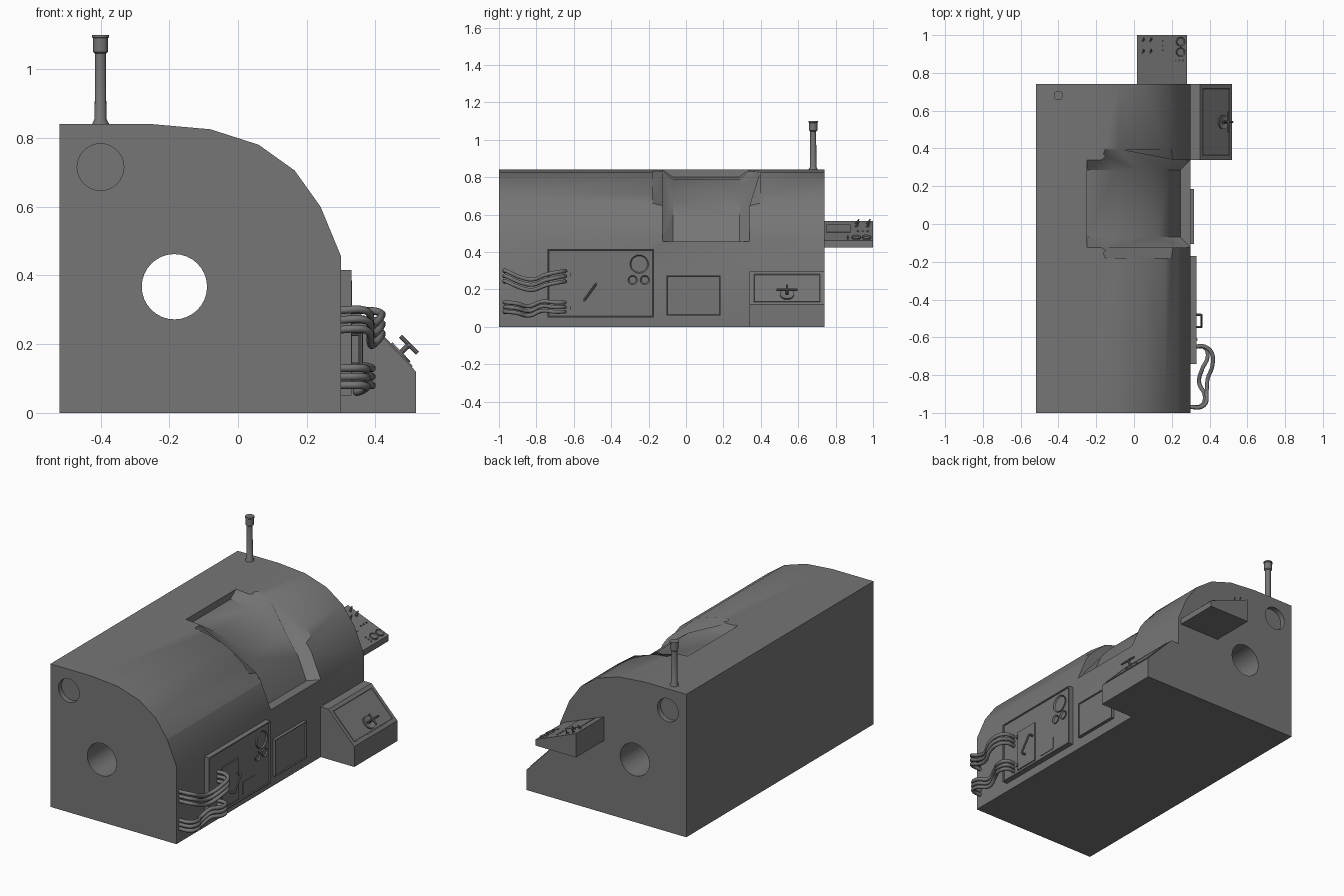
import bpy, bmesh, math
from mathutils import Vector, Matrix

if "Cube" in bpy.data.objects:
    bpy.data.objects.remove(bpy.data.objects["Cube"], do_unlink=True)

grey = bpy.data.materials.new("dark_grey")
grey.use_nodes = True
COL = (0.18, 0.18, 0.18, 1)
grey.diffuse_color = COL
bsdf = next(n for n in grey.node_tree.nodes if n.type == 'BSDF_PRINCIPLED')
bsdf.inputs["Base Color"].default_value = COL


def finish(name, bm, smooth=True):
    bmesh.ops.recalc_face_normals(bm, faces=bm.faces)
    me = bpy.data.meshes.new(name)
    bm.to_mesh(me)
    bm.free()
    ob = bpy.data.objects.new(name, me)
    bpy.context.collection.objects.link(ob)
    me.materials.append(grey)
    if smooth:
        shade(ob)
    return ob


def shade(ob):
    bpy.ops.object.select_all(action='DESELECT')
    ob.select_set(True)
    bpy.context.view_layer.objects.active = ob
    bpy.ops.object.shade_smooth_by_angle(angle=math.radians(32))


def loft(name, rings, smooth=True):
    """Skin closed rings of equal length and cap the ends."""
    bm = bmesh.new()
    vs = [[bm.verts.new(p) for p in r] for r in rings]
    n = len(vs[0])
    for a, b in zip(vs, vs[1:]):
        for i in range(n):
            bm.faces.new((a[i], a[(i + 1) % n], b[(i + 1) % n], b[i]))
    bm.faces.new(vs[0])
    bm.faces.new(vs[-1])
    return finish(name, bm, smooth)


def prism(name, profile, y0, y1, smooth=True):
    return loft(name, [[(x, y, z) for x, z in profile] for y in (y0, y1)], smooth)


def frame(loc, normal):
    q = Vector(normal).to_track_quat('Z', 'Y')
    return Matrix.Translation(loc) @ q.to_matrix().to_4x4()


def cyl(name, loc, normal, r, depth, rim=0, segs=20):
    """Cylinder standing on loc; rim sinks its cap like a gauge face."""
    bm = bmesh.new()
    bmesh.ops.create_cone(bm, cap_ends=True, segments=segs, radius1=r, radius2=r, depth=depth)
    bmesh.ops.translate(bm, verts=bm.verts, vec=(0, 0, depth / 2))
    if rim:
        bm.normal_update()
        cap = [f for f in bm.faces if f.normal.z > 0.9]
        bmesh.ops.inset_region(bm, faces=cap, thickness=rim, depth=-depth * 0.6)
    bmesh.ops.transform(bm, verts=bm.verts, matrix=frame(loc, normal))
    return finish(name, bm)


def plate(name, loc, normal, w, h, t, rim=0, sink=0.006):
    """Flat plate centred on loc, raised along normal, with an optional sunken middle."""
    bm = bmesh.new()
    bmesh.ops.create_cube(bm, size=1)
    bmesh.ops.transform(bm, verts=bm.verts,
                        matrix=Matrix.Translation((0, 0, t / 2)) @ Matrix.Diagonal((w, h, t, 1)))
    if rim:
        bm.normal_update()
        cap = [f for f in bm.faces if f.normal.z > 0.9]
        bmesh.ops.inset_region(bm, faces=cap, thickness=rim, depth=0)
        bmesh.ops.inset_region(bm, faces=cap, thickness=0.003, depth=-sink)
    bmesh.ops.transform(bm, verts=bm.verts, matrix=frame(loc, normal))
    return finish(name, bm, False)


def cut(target, cutter):
    cutter.hide_render = True
    m = target.modifiers.new("cut", 'BOOLEAN')
    m.object, m.solver = cutter, 'EXACT'
    bpy.ops.object.select_all(action='DESELECT')
    target.select_set(True)
    bpy.context.view_layer.objects.active = target
    bpy.ops.object.modifier_apply(modifier=m.name)
    bpy.data.objects.remove(cutter, do_unlink=True)


# main body with rounded shoulder
arc = [(0.30, 0.455), (0.24, 0.60), (0.165, 0.705), (0.06, 0.78), (-0.08, 0.825), (-0.25, 0.84)]
body = prism("body", [(-0.52, 0), (0.30, 0)] + arc + [(-0.52, 0.84)], -1, 0.74, False)

# window recess sunk into the shoulder, with sloping sides
def scaled(s):
    return [(-0.25 + (x + 0.25) * s, 0.45 + (z - 0.45) * s) for x, z in arc]

near, far = [], []
for s, y0, y1 in ((1.1, -0.18, 0.395), (0.9, -0.07, 0.285)):
    pts = scaled(s)
    order = pts if not near else pts[::-1]
    near += [(x, y0, z) for x, z in order]
    far += [(x, y1, z) for x, z in order]
cut(body, loft("window_cutter", [near, far], False))

# through bore and the round end recesses
cut(body, cyl("bore_cutter", (-0.185, -1.2, 0.367), (0, 1, 0), 0.095, 2.2, segs=32))
for y in (-1.1, 0.71):
    cut(body, cyl("port_cutter", (-0.40, y, 0.715), (0, 1, 0), 0.068, 0.13, segs=32))
shade(body)

# chimney pole, turned from a profile
bm = bmesh.new()
outline = [(0.0, 0.83), (0.024, 0.83), (0.024, 0.843), (0.017, 0.855), (0.016, 1.045), (0.022, 1.05),
           (0.022, 1.09), (0.025, 1.092), (0.025, 1.1), (0.0, 1.1)]
prev = [bm.verts.new((r, 0, z)) for r, z in outline]
edges = [bm.edges.new(p) for p in zip(prev, prev[1:])]
bmesh.ops.spin(bm, geom=prev + edges, cent=(0, 0, 0), axis=(0, 0, 1), angle=math.tau, steps=16)
bmesh.ops.remove_doubles(bm, verts=bm.verts, dist=0.0005)
bmesh.ops.translate(bm, verts=bm.verts, vec=(-0.40, 0.68, 0))
finish("pole", bm)

# side panels
X = (1, 0, 0)


def side_plate(name, y0, y1, z0, z1, x, t, rim=0):
    bm_loc = (x, (y0 + y1) / 2, (z0 + z1) / 2)
    ob = plate(name, bm_loc, X, y1 - y0, z1 - z0, t, rim)
    return ob


side_plate("control_panel", -0.74, -0.17, 0.05, 0.415, 0.29, 0.04, 0.008)
side_plate("access_panel", -0.105, 0.185, 0.06, 0.275, 0.29, 0.028, 0.006)
side_plate("switch_plate", -0.615, -0.465, 0.07, 0.31, 0.323, 0.008)
side_plate("label_plate", -0.42, -0.31, 0.075, 0.15, 0.323, 0.005)
for z in (0.10, 0.28):
    side_plate("hinge", -0.618, -0.606, z - 0.01, z + 0.01, 0.325, 0.012)
for name, y, z, r in (("large_gauge", -0.25, 0.335, 0.05),
                      ("small_gauge", -0.285, 0.25, 0.025), ("small_gauge", -0.22, 0.25, 0.025)):
    cyl(name, (0.32, y, z), X, r, 0.012, 0.006)

# switch handle: two posts joined by a slanting bar
ends = [Vector((0.325, -0.545, 0.14)), Vector((0.325, -0.48, 0.23))]
for p in ends:
    cyl("handle_post", p, X, 0.006, 0.03, segs=8)
bar = ends[1] - ends[0]
cyl("handle_bar", ends[0] + Vector((0.032, 0, 0)), bar, 0.006, bar.length, segs=8)

# cable bundles
def cable(name, pts, r=0.011):
    cu = bpy.data.curves.new(name, 'CURVE')
    cu.dimensions = '3D'
    cu.bevel_depth, cu.bevel_resolution, cu.resolution_u = r, 2, 6
    cu.use_fill_caps = True
    sp = cu.splines.new('BEZIER')
    sp.bezier_points.add(len(pts) - 1)
    for bp, p in zip(sp.bezier_points, pts):
        bp.co = p
        bp.handle_left_type = bp.handle_right_type = 'AUTO'
    ob = bpy.data.objects.new(name, cu)
    bpy.context.collection.objects.link(ob)
    cu.materials.append(grey)


upper = [(0.29, -0.97, 0.27), (0.37, -0.96, 0.27), (0.385, -0.88, 0.235), (0.39, -0.82, 0.225),
         (0.415, -0.75, 0.25), (0.41, -0.68, 0.265), (0.37, -0.648, 0.27), (0.32, -0.65, 0.27)]
lower = [(0.29, -0.97, 0.105), (0.36, -0.96, 0.105), (0.375, -0.91, 0.10), (0.345, -0.84, 0.085),
         (0.36, -0.77, 0.11), (0.39, -0.70, 0.105), (0.375, -0.655, 0.105), (0.32, -0.65, 0.105)]
for k in (-1, 0, 1):
    cable("upper_cable", [(x, y, z + k * 0.028) for x, y, z in upper])
    cable("lower_cable", [(x, y, z + k * 0.025) for x, y, z in lower])

# side desk with sloping top, sunken panel and valve
prism("side_desk", [(0.29, 0), (0.518, 0), (0.518, 0.12), (0.35, 0.295), (0.29, 0.295)], 0.34, 0.74, False)
N = Vector((0.175, 0, 0.168)).normalized()
mid = Vector((0.434, 0.54, 0.2075))
plate("desk_panel", mid, N, 0.36, 0.205, 0.004, 0.005, 0.003)
hub = Vector((0.47, 0.54, 0.172))
cyl("valve_base", hub, N, 0.038, 0.008, 0.008)
cyl("valve_stem", hub, N, 0.008, 0.04, segs=10)
cyl("valve_bar", hub + N * 0.038 - Vector((0, 0.055, 0)), (0, 1, 0), 0.006, 0.11, segs=8)
cyl("valve_lever", hub + N * 0.038 - Vector((0.025, 0, -0.025)), (1, 0, -1), 0.006, 0.07, segs=8)

# rear console with sloping top
prism("console", [(0.015, 0.425), (0.28, 0.425), (0.28, 0.46), (0.015, 0.565)], 0.73, 1.0, False)
NC = Vector((0.105, 0, 0.265)).normalized()


def on_console(x, y):
    return Vector((x, y, 0.565 - (x - 0.015) * 0.105 / 0.265))


plate("console_plate", on_console(0.12, 0.815), NC, 0.13, 0.11, 0.003)
for y in (0.91, 0.965):
    cyl("console_dial", on_console(0.245, y), NC, 0.024, 0.008, 0.005)
for x in (0.05, 0.09):
    for y in (0.91, 0.97):
        cyl("toggle_base", on_console(x, y), NC, 0.008, 0.005, segs=10)
        cyl("toggle", on_console(x, y), (0.1, 0.5, 0.8), 0.004, 0.028, segs=8)
for i in range(3):
    cyl("console_button", on_console(0.155, 0.92 + i * 0.025), NC, 0.005, 0.005, segs=8)
    cyl("console_button", on_console(0.225 + i * 0.018, 0.865), NC, 0.005, 0.005, segs=8)
